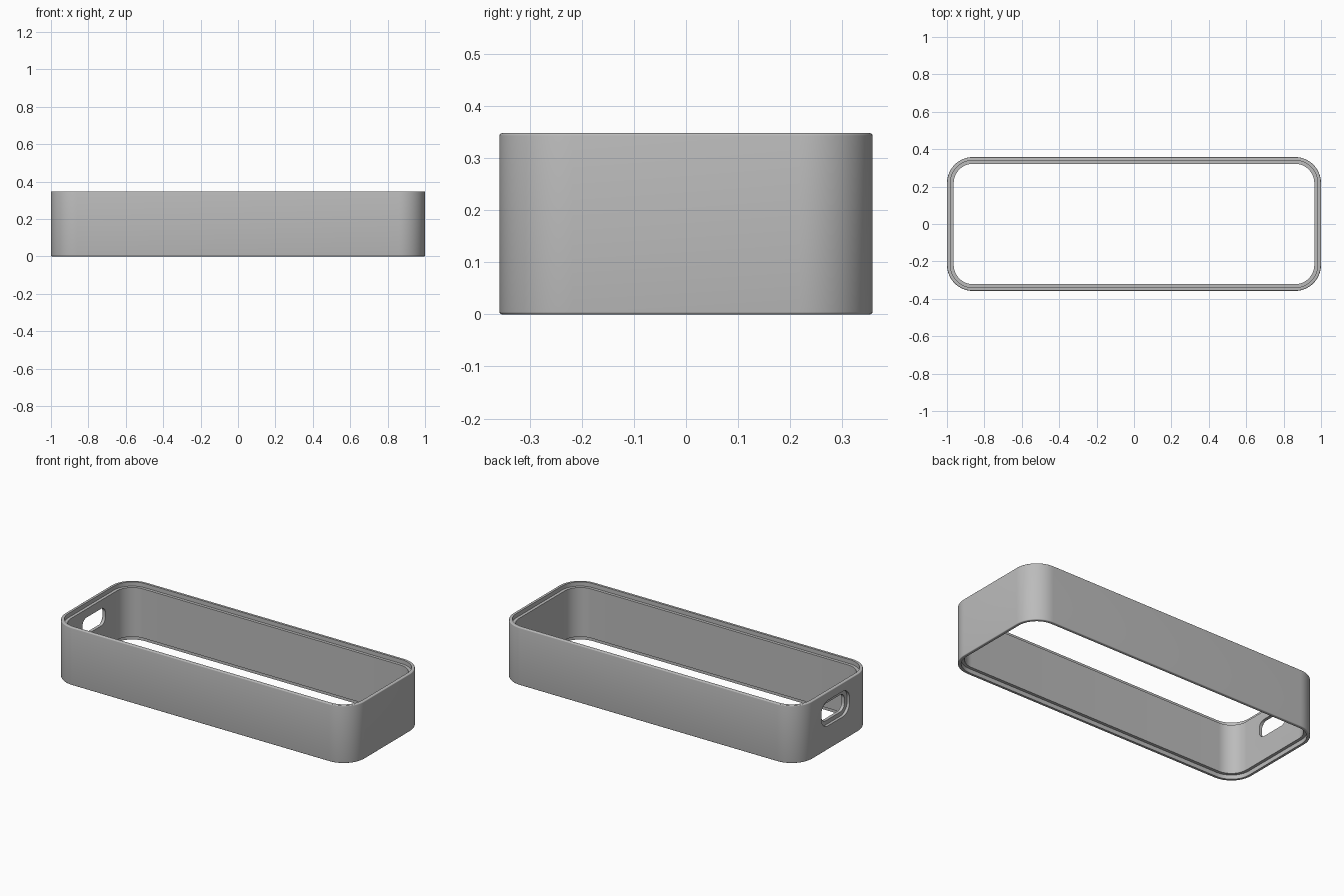
import bpy, bmesh
from math import sin, cos, pi, radians

cube = bpy.data.objects.get("Cube")
if cube:
    bpy.data.objects.remove(cube, do_unlink=True)

HALF_X, HALF_Y, HEIGHT, RADIUS = 1.0, 0.358, 0.348, 0.14
WALL, LIP, STEP, ROUND = 0.036, 0.018, 0.025, 0.005

grey = bpy.data.materials.new("grey plastic")
grey.use_nodes = True
grey.diffuse_color = (0.5, 0.5, 0.5, 1)
grey.node_tree.nodes["Principled BSDF"].inputs["Base Color"].default_value = (0.5, 0.5, 0.5, 1)


def rounded_rect(a, b, r, steps):
    """Points of a rounded rectangle, counter-clockwise."""
    pts = []
    for q, (sx, sy) in enumerate([(1, 1), (-1, 1), (-1, -1), (1, -1)]):
        for i in range(steps + 1):
            t = (q + i / steps) * pi / 2
            pts.append((sx * (a - r) + r * cos(t), sy * (b - r) + r * sin(t)))
    return pts


def bridge(bm, rings, closed):
    pairs = list(zip(rings, rings[1:] + rings[:1]))
    for lo, hi in pairs if closed else pairs[:-1]:
        n = len(lo)
        for i in range(n):
            j = (i + 1) % n
            bm.faces.new((lo[i], lo[j], hi[j], hi[i]))


def make_object(name, bm):
    bmesh.ops.recalc_face_normals(bm, faces=bm.faces)
    mesh = bpy.data.meshes.new(name)
    bm.to_mesh(mesh)
    bm.free()
    mesh.materials.append(grey)
    obj = bpy.data.objects.new(name, mesh)
    bpy.context.collection.objects.link(obj)
    return obj


# Wall section as (inset, height): rounded outer edges, a step inside at each end
lower = [(WALL, STEP), (LIP, STEP), (LIP, 0)]
lower += [(ROUND - ROUND * sin(t), ROUND - ROUND * cos(t))
          for t in (i * pi / 8 for i in range(5))]
section = lower + [(d, HEIGHT - z) for d, z in reversed(lower)]

bm = bmesh.new()
rings = [[bm.verts.new((x, y, z)) for x, y in
          rounded_rect(HALF_X - d, HALF_Y - d, RADIUS - d, 16)] for d, z in section]
bridge(bm, rings, True)
frame = make_object("tray_frame", bm)


# Handle slot and its shallow outer recess, at the -x end
def slot_cutter(name, half_w, half_h, r, x0, x1):
    bm = bmesh.new()
    pts = rounded_rect(half_w, half_h, r, 10)
    rings = [[bm.verts.new((x, y, 0.22 + z)) for y, z in pts] for x in (x0, x1)]
    bridge(bm, rings, False)
    for ring in rings:
        bm.faces.new(ring)
    cutter = make_object(name, bm)
    mod = frame.modifiers.new(name, 'BOOLEAN')
    mod.operation = 'DIFFERENCE'
    mod.solver = 'EXACT'
    mod.object = cutter
    return cutter


cutters = [slot_cutter("recess_cutter", 0.135, 0.077, 0.065, -1.1, -0.983),
           slot_cutter("slot_cutter", 0.11, 0.052, 0.04, -1.1, -0.9)]

bpy.ops.object.select_all(action='DESELECT')
frame.select_set(True)
bpy.context.view_layer.objects.active = frame
for mod in list(frame.modifiers):
    bpy.ops.object.modifier_apply(modifier=mod.name)
for cutter in cutters:
    bpy.data.objects.remove(cutter, do_unlink=True)
bpy.ops.object.shade_smooth_by_angle(angle=radians(35))
